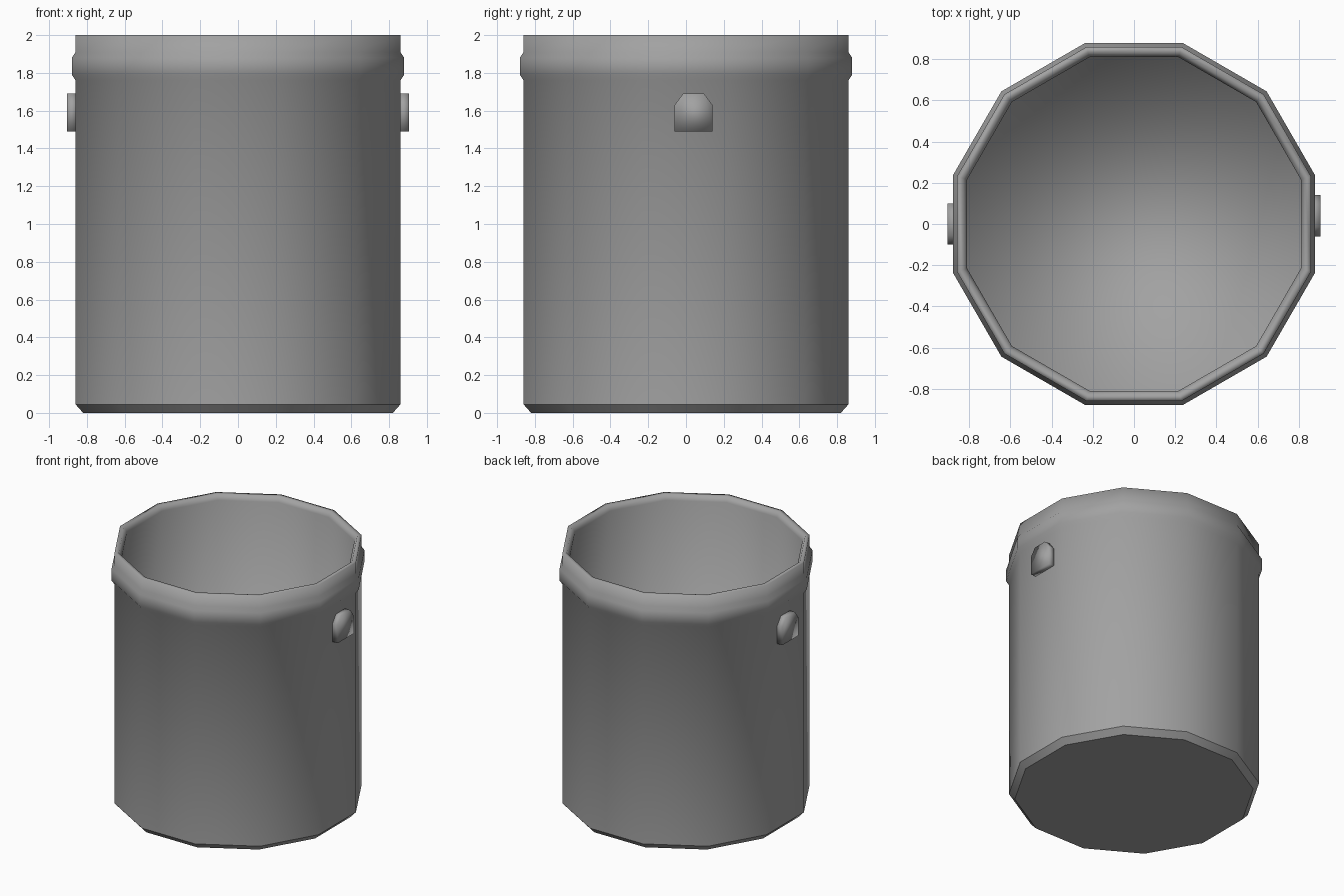
import bpy, bmesh, math

cube = bpy.data.objects.get("Cube")
if cube:
    bpy.data.objects.remove(cube, do_unlink=True)

grey = bpy.data.materials.new("plain_grey")
grey.use_nodes = True
colour = (0.36, 0.36, 0.36, 1)
grey.diffuse_color = colour
grey.node_tree.nodes["Principled BSDF"].inputs["Base Color"].default_value = colour

SIDES = 12


def finish(name, bm):
    bmesh.ops.recalc_face_normals(bm, faces=bm.faces)
    for face in bm.faces:
        face.smooth = True
    mesh = bpy.data.meshes.new(name)
    bm.to_mesh(mesh)
    bm.free()
    mesh.materials.append(grey)
    obj = bpy.data.objects.new(name, mesh)
    bpy.context.collection.objects.link(obj)
    return obj


# Bucket: a twelve-sided profile (flat distance, height, sharp) from base to floor
profile = [
    (0.82, 0.0, True), (0.86, 0.045, True),
    (0.86, 1.76, False), (0.88, 1.79, False), (0.88, 1.88, False), (0.86, 1.91, False),
    (0.86, 2.0, False), (0.83, 2.0, False), (0.81, 1.96, False),
    (0.81, 0.05, False),
]
bm = bmesh.new()
rings = []
for flat, z, sharp in profile:
    r = flat / math.cos(math.pi / SIDES)
    angles = [(i + 0.5) * math.tau / SIDES for i in range(SIDES)]
    rings.append([bm.verts.new((r * math.cos(a), r * math.sin(a), z)) for a in angles])
for low, high in zip(rings, rings[1:]):
    for i in range(SIDES):
        j = (i + 1) % SIDES
        bm.faces.new((low[i], low[j], high[j], high[i]))
bm.faces.new(rings[0])
bm.faces.new(rings[-1])
for ring, (flat, z, sharp) in zip(rings, profile):
    for i in range(SIDES):
        bm.edges.get((ring[i], ring[(i + 1) % SIDES])).smooth = not sharp
finish("bucket", bm)


# Handle lugs: clipped-corner plates on both sides
def lug(name, side, centre_y):
    outline = [(-0.1, 1.49), (0.1, 1.49), (0.1, 1.63), (0.055, 1.69),
               (-0.055, 1.69), (-0.1, 1.63)]
    bm = bmesh.new()
    inner = [bm.verts.new((side * 0.85, centre_y + y, z)) for y, z in outline]
    outer = [bm.verts.new((side * 0.905, centre_y + y, z)) for y, z in outline]
    bm.faces.new(inner)
    bm.faces.new(outer)
    for i in range(len(outline)):
        j = (i + 1) % len(outline)
        bm.faces.new((inner[i], inner[j], outer[j], outer[i]))
    finish(name, bm)


lug("left_lug", 1, 0.04)
lug("right_lug", -1, 0.0)
